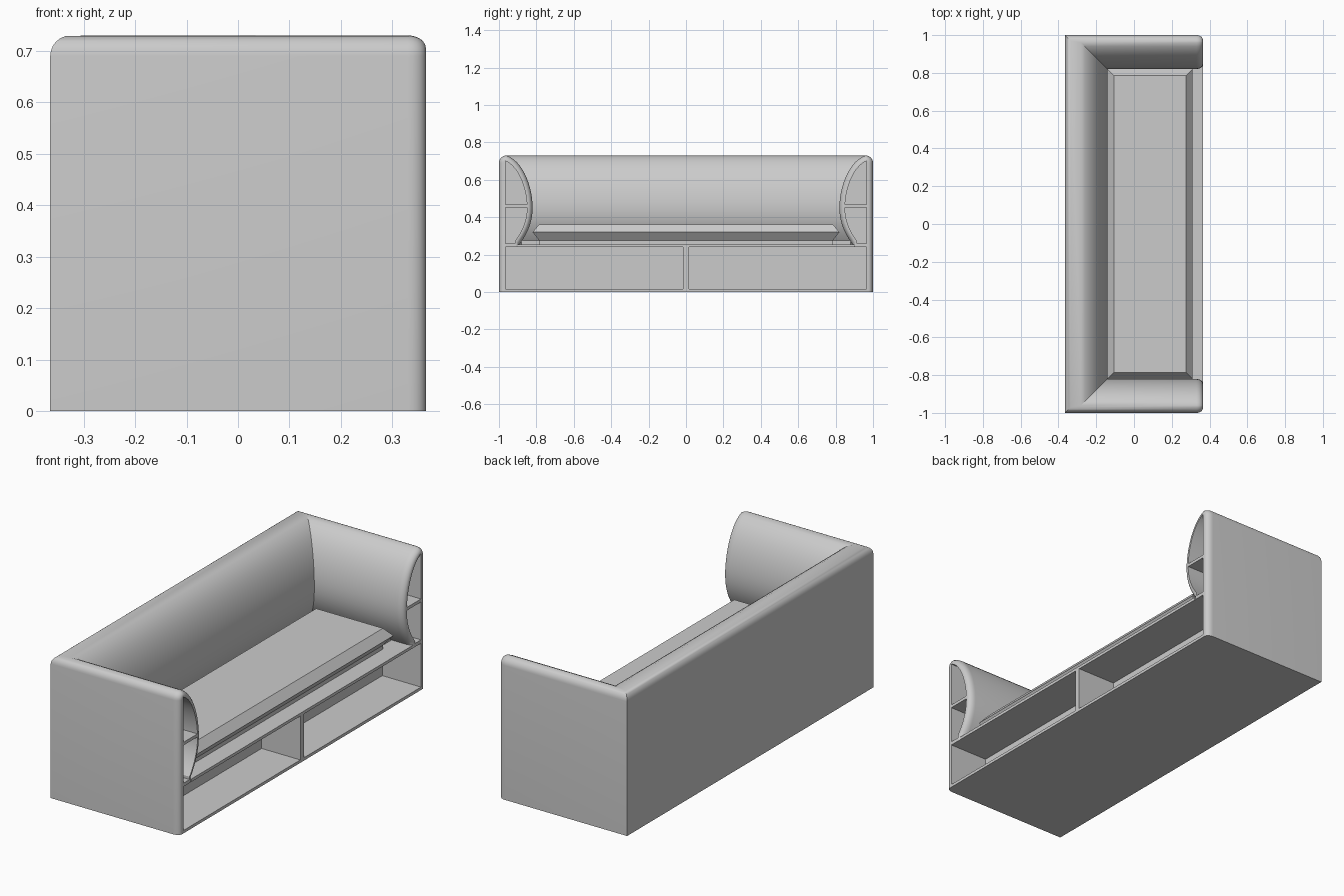
import bpy, bmesh, math
from mathutils import Vector
from mathutils.geometry import interpolate_bezier

cube = bpy.data.objects.get("Cube")
if cube:
    bpy.data.objects.remove(cube, do_unlink=True)

grey = bpy.data.materials.new("light_grey")
grey.use_nodes = True
COLOUR = (0.6, 0.6, 0.6, 1)
grey.diffuse_color = COLOUR
grey.node_tree.nodes["Principled BSDF"].inputs["Base Color"].default_value = COLOUR

X, Y, H = 0.365, 1.0, 0.73      # half depth, half width, height
SEAT = 0.255                    # top of the base
BOARD = 0.015                   # board thickness
SHELF_X = 0.145                 # back of the open shelves


def make(name, rings):
    """Skin closed rings of points and cap both ends."""
    bm = bmesh.new()
    loops = [[bm.verts.new(p) for p in ring] for ring in rings]
    n = len(loops[0])
    for a, b in zip(loops, loops[1:]):
        for i in range(n):
            j = (i + 1) % n
            bm.faces.new((a[i], a[j], b[j], b[i]))
    bm.faces.new(loops[0])
    bm.faces.new(loops[-1])
    bmesh.ops.recalc_face_normals(bm, faces=bm.faces)
    mesh = bpy.data.meshes.new(name)
    bm.to_mesh(mesh)
    bm.free()
    mesh.materials.append(grey)
    obj = bpy.data.objects.new(name, mesh)
    bpy.context.collection.objects.link(obj)
    return obj


def rect(x0, x1, y0, y1, z):
    return [(x0, y0, z), (x1, y0, z), (x1, y1, z), (x0, y1, z)]


def box(name, x0, x1, y0, y1, z0, z1):
    return make(name, [rect(x0, x1, y0, y1, z0), rect(x0, x1, y0, y1, z1)])


def cut(obj, cutter):
    mod = obj.modifiers.new("opening", "BOOLEAN")
    mod.operation = "DIFFERENCE"
    mod.solver = "EXACT"
    mod.object = cutter
    bpy.context.view_layer.objects.active = obj
    bpy.ops.object.modifier_apply(modifier=mod.name)


# Cross-section of arms and back: (distance inward from outer wall, height)
R = 0.04
profile = [Vector((0, 0))]
for k in range(7):
    a = math.radians(15 * k)
    profile.append(Vector((R - R * math.cos(a), H - R + R * math.sin(a))))
upper = interpolate_bezier(Vector((R, H)), Vector((0.13, 0.70)),
                           Vector((0.18, 0.56)), Vector((0.18, 0.45)), 14)
lower = interpolate_bezier(Vector((0.18, 0.45)), Vector((0.18, 0.37)),
                           Vector((0.15, 0.31)), Vector((0.11, SEAT)), 9)
profile += upper[1:] + lower[1:] + [Vector((0.11, 0))]


def inset(amount):
    """Profile moved inward, with the feet kept on the floor."""
    out = [Vector((amount, 0))]
    for i in range(1, len(profile) - 1):
        t = profile[i + 1] - profile[i - 1]
        if i == len(profile) - 2:
            t = profile[i] - profile[i - 1]
        t.normalize()
        out.append(profile[i] + amount * Vector((t.y, -t.x)))
    return out + [profile[-1].copy()]


# Continuous shell sweeping arm, back, arm with mitred corners
LIP = 0.035
arm_end = []
for k in range(6, -1, -1):
    a = math.radians(15 * k)
    arm_end.append((X - LIP + LIP * math.sin(a), inset(0.025 * (1 - math.cos(a)))))


def back_x(d):
    return -X + d + (0.045 if d >= R - 1e-4 else 0)


rings = [[(x, Y - p.x, p.y) for p in pts] for x, pts in arm_end]
rings.append([(back_x(p.x), Y - p.x, p.y) for p in profile])
rings.append([(back_x(p.x), p.x - Y, p.y) for p in profile])
rings += [[(x, p.x - Y, p.y) for p in pts] for x, pts in reversed(arm_end)]
shell = make("arms_and_back", rings)

# Base under the seat
base = box("base", -0.34, X, -0.9, 0.9, 0, SEAT)

# Openings: one wide shelf bay and two stacked arm bays on each side
opening = [p for p in inset(0.03)[1:-1]]
for side in (1, -1):
    ys = sorted((side * BOARD, side * 0.965))
    bay = box("bay_cutter", SHELF_X, X + 0.1, ys[0], ys[1], BOARD, 0.24)
    cut(base, bay)
    cut(shell, bay)
    bpy.data.objects.remove(bay, do_unlink=True)
    for z0, z1 in ((SEAT + 0.003, 0.452), (0.468, H)):
        # Arm bay follows the curved outline between two heights
        pts = [p for p in opening if z0 < p.y < z1]
        edge = [p for a, b in zip(opening, opening[1:])
                for z in (z0, z1) if (a.y - z) * (b.y - z) < 0
                for p in [a.lerp(b, (z - a.y) / (b.y - a.y))]]
        pts = [p for p in pts + edge if p.x > 0.036]
        # Order from top to bottom along the curved inner wall
        pts.sort(key=lambda p: -p.y)
        outline = [Vector((0.035, z0)), Vector((0.035, pts[0].y))] + pts
        if pts[-1].y > z0 + 1e-4:
            outline.append(Vector((pts[-1].x, z0)))
        bay = make("arm_bay_cutter", [[(x, side * (Y - p.x), p.y) for p in outline]
                                      for x in (SHELF_X, X + 0.1)])
        cut(shell, bay)
        bpy.data.objects.remove(bay, do_unlink=True)

# Seat cushion with chamfered rim
cushion = make("seat_cushion", [
    rect(-0.14 + i, 0.31 - i, -0.82 + i, 0.82 - i, z)
    for i, z in ((0.035, SEAT - 0.005), (0.035, 0.275), (0, 0.32), (0.035, 0.362))])

# Filler closing the gap beneath the back's curve
box("seat_deck", -0.3, 0.25, -0.88, 0.88, SEAT - 0.01, 0.275)

bpy.ops.object.select_all(action="DESELECT")
for obj in (shell,):
    obj.select_set(True)
    bpy.context.view_layer.objects.active = obj
bpy.ops.object.shade_smooth_by_angle(angle=math.radians(32))
